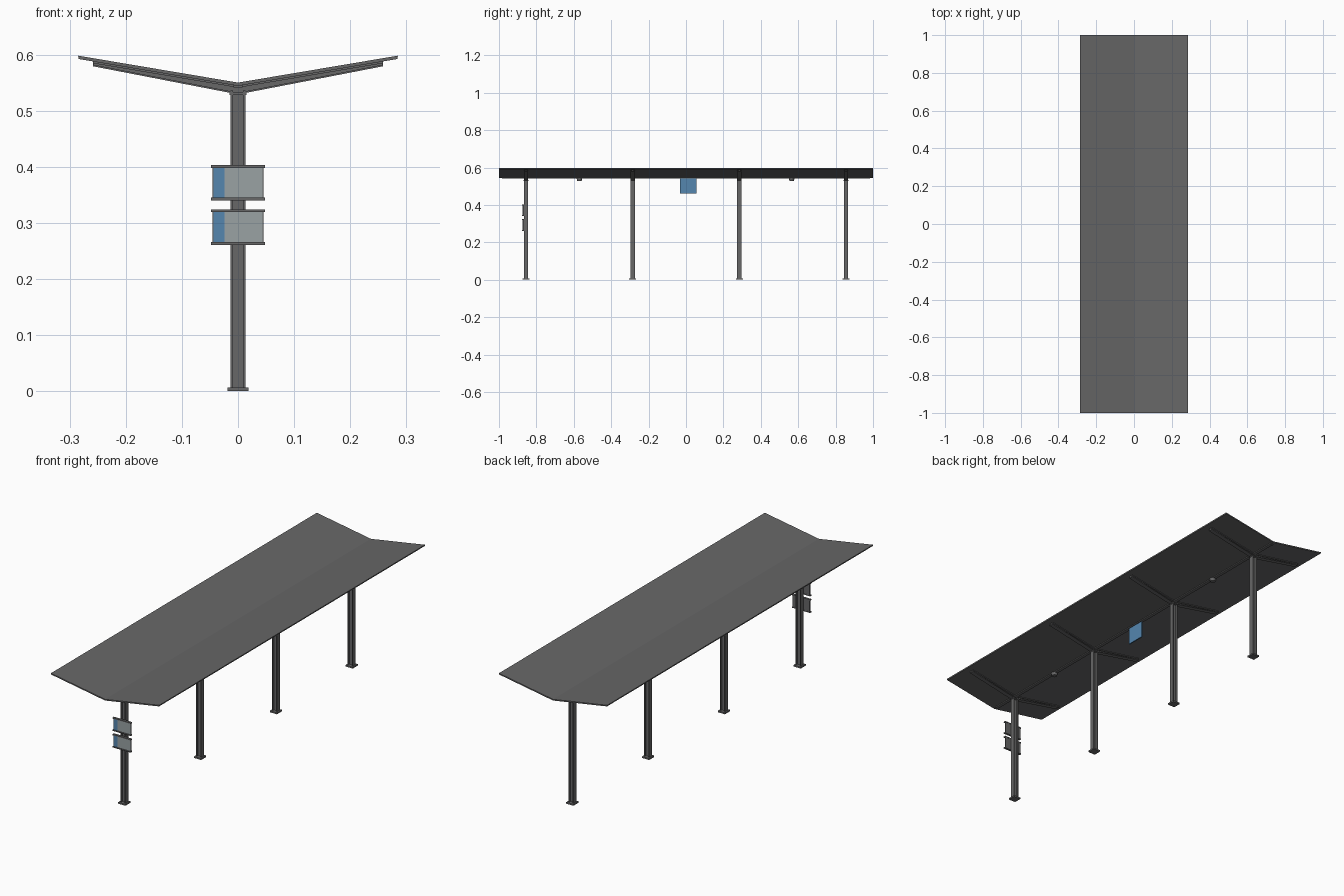
import bpy, bmesh
from mathutils import Vector

if "Cube" in bpy.data.objects:
    bpy.data.objects.remove(bpy.data.objects["Cube"])


def material(name, col):
    m = bpy.data.materials.new(name)
    m.diffuse_color = (*col, 1)
    m.use_nodes = True
    m.node_tree.nodes["Principled BSDF"].inputs["Base Color"].default_value = m.diffuse_color
    return m


STEEL = material("dark grey steel", (0.135, 0.135, 0.137))
PANEL = material("pale grey panel", (0.32, 0.36, 0.37))
BLUE = material("sign blue", (0.09, 0.24, 0.43))


def add_object(name, bm, mat):
    bmesh.ops.recalc_face_normals(bm, faces=bm.faces)
    me = bpy.data.meshes.new(name)
    bm.to_mesh(me)
    bm.free()
    me.materials.append(mat)
    ob = bpy.data.objects.new(name, me)
    bpy.context.collection.objects.link(ob)
    return ob


def extrude(name, pts, vec, mat):
    """Extrude a closed polygon of 3D points along a vector."""
    bm = bmesh.new()
    f = bm.faces.new([bm.verts.new(p) for p in pts])
    r = bmesh.ops.extrude_face_region(bm, geom=[f])
    moved = [v for v in r["geom"] if isinstance(v, bmesh.types.BMVert)]
    bmesh.ops.translate(bm, verts=moved, vec=Vector(vec))
    # the starting polygon is kept as the first cap
    if not f.is_valid:
        bmesh.ops.holes_fill(bm, edges=bm.edges)
    return add_object(name, bm, mat)


def box(name, x0, x1, y0, y1, z0, z1, mat):
    return extrude(name, [(x0, y0, z0), (x1, y0, z0), (x1, y1, z0), (x0, y1, z0)],
                   (0, 0, z1 - z0), mat)


def xz_profile(name, pts, yc, width, mat):
    return extrude(name, [(x, yc - width / 2, z) for x, z in pts], (0, width, 0), mat)


# V-shaped roof sheet
xz_profile("roof", [(-0.285, 0.598), (0, 0.55), (0.285, 0.598),
                    (0.284, 0.592), (0, 0.544), (-0.284, 0.592)], 0, 2.0, STEEL)

# valley beam along the fold
box("valley_beam", -0.008, 0.008, -0.985, 0.985, 0.541, 0.547, STEEL)

# H-section columns with base plates and V-shaped roof arms
W, FL, WEB, D = 0.013, 0.004, 0.002, 0.0115
H_SECTION = [(-W, -D), (-W + FL, -D), (-W + FL, -WEB), (W - FL, -WEB), (W - FL, -D), (W, -D),
             (W, D), (W - FL, D), (W - FL, WEB), (-W + FL, WEB), (-W + FL, D), (-W, D)]
POSTS = (-0.855, -0.285, 0.285, 0.855)
for i, y in enumerate(POSTS):
    extrude(f"column_{i}", [(px, y + py, 0.006) for px, py in H_SECTION], (0, 0, 0.53), STEEL)
    box(f"base_plate_{i}", -0.019, 0.019, y - 0.019, y + 0.019, 0, 0.007, STEEL)
    box(f"cap_plate_{i}", -0.015, 0.015, y - 0.013, y + 0.013, 0.528, 0.532, STEEL)
    for side, s in (("left", -1), ("right", 1)):
        # web, then lower and upper flanges of the arm
        xz_profile(f"{side}_arm_web_{i}", [(0, 0.53), (s * 0.258, 0.580), (s * 0.258, 0.588),
                                           (0, 0.545)], y, 0.006, STEEL)
        xz_profile(f"{side}_arm_lower_flange_{i}", [(0, 0.529), (s * 0.258, 0.579),
                                                    (s * 0.258, 0.582), (0, 0.532)], y, 0.022, STEEL)
        xz_profile(f"{side}_arm_upper_flange_{i}", [(0, 0.541), (s * 0.258, 0.5845),
                                                    (s * 0.258, 0.588), (0, 0.5445)], y, 0.022, STEEL)

# two framed signs on the front column
for name, z in (("lower", 0.261), ("upper", 0.34)):
    for edge, dz in (("bottom", 0), ("top", 0.058)):
        box(f"{name}_sign_{edge}_rail", -0.048, 0.048, -0.876, -0.865, z + dz, z + dz + 0.005, STEEL)
    box(f"{name}_sign_back", -0.045, 0.045, -0.871, -0.866, z + 0.004, z + 0.059, STEEL)
    box(f"{name}_sign_blue", -0.044, -0.024, -0.873, -0.8705, z + 0.005, z + 0.058, BLUE)
    box(f"{name}_sign_panel", -0.024, 0.044, -0.873, -0.8705, z + 0.005, z + 0.058, PANEL)

# hanging blue sign under the middle of the roof
box("hanging_sign", -0.003, 0.003, -0.032, 0.056, 0.46, 0.543, BLUE)

# two small lamps under the valley beam
for i, y in enumerate((-0.57, 0.565)):
    bm = bmesh.new()
    bmesh.ops.create_cone(bm, cap_ends=True, segments=16, radius1=0.012, radius2=0.015, depth=0.014)
    bmesh.ops.translate(bm, verts=bm.verts, vec=(0, y, 0.536))
    add_object(f"lamp_{i}", bm, STEEL)
